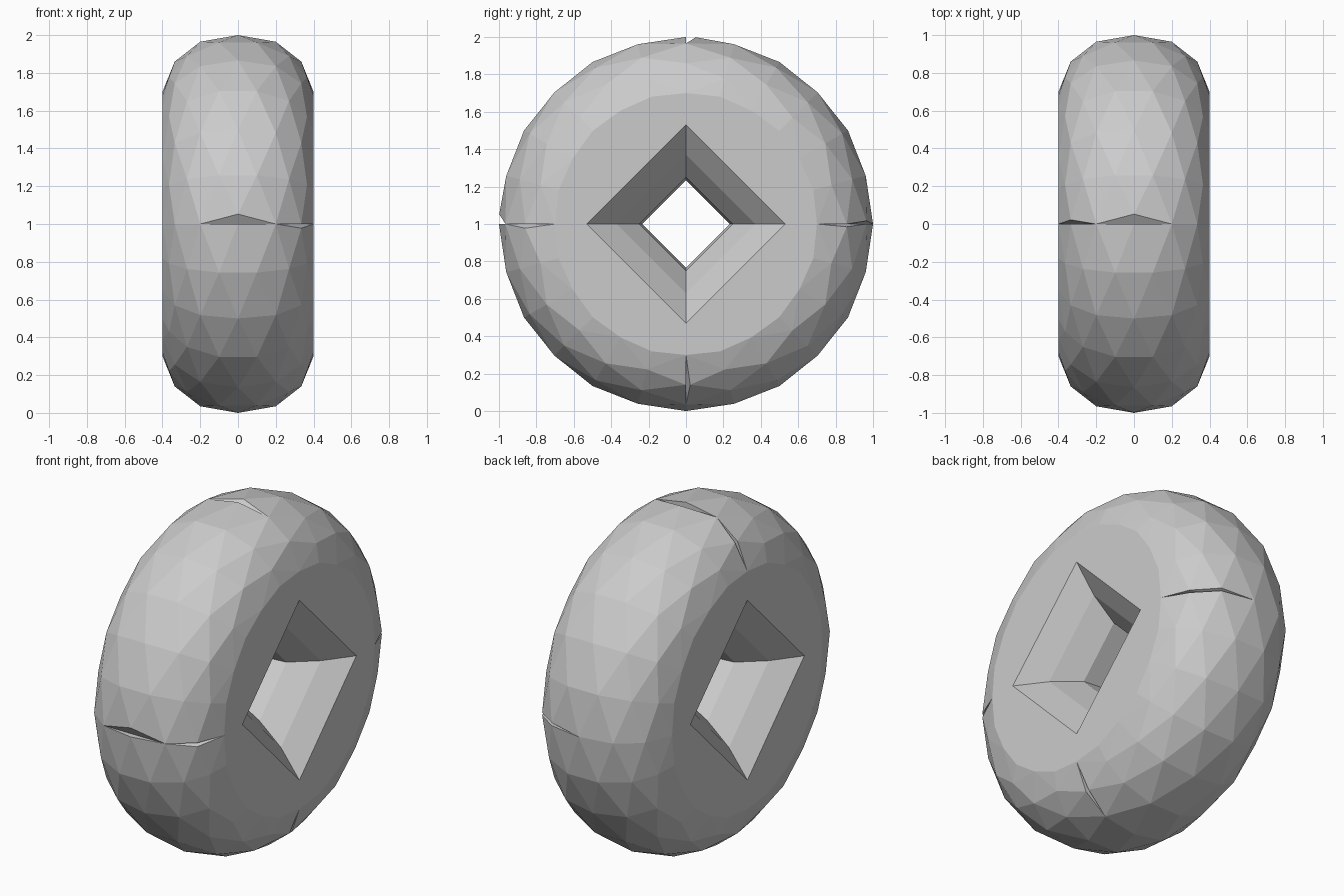
import bpy, bmesh
from math import sin, cos, radians

if "Cube" in bpy.data.objects:
    bpy.data.objects.remove(bpy.data.objects["Cube"])

# Cross-section half profiles as (x, radius)
INNER = [(0.0, 0.235), (0.14, 0.25), (0.28, 0.37), (0.40, 0.53)]
OUTER_A = [(0.0, 1.0), (0.20, 0.965), (0.335, 0.86), (0.40, 0.70)]
OUTER_B = [(0.10, 0.995), (0.27, 0.92), (0.365, 0.805), (0.40, 0.705)]

# Small gaps at the seams: (quadrant, end ring, x) -> degrees pulled back
NOTCHES = {
    (0, 6, 0.0): 3.0, (0, 6, -0.335): 1.5, (0, 0, 0.20): 1.0,
    (1, 6, 0.0): 3.0, (2, 0, 0.335): 1.5,
    (3, 0, 0.335): 1.5, (3, 6, 0.335): 1.0,
}


def both_sides(half):
    return sorted({(s * x, r) for x, r in half for s in (-1, 1)})


def quarter(q):
    """Convex quarter of the ring, closed at both seams."""
    bm = bmesh.new()
    for ring in range(7):
        pts = both_sides(OUTER_B if ring % 2 else OUTER_A)
        if ring in (0, 6):
            pts += both_sides(INNER)
        for x, r in pts:
            angle = q * 90 + ring * 15
            if r > 0.6:
                pull = NOTCHES.get((q, ring, x), 0.0)
                angle += pull if ring == 0 else -pull
            a = radians(angle)
            bm.verts.new((x, r * cos(a), 1 + r * sin(a)))
    out = bmesh.ops.convex_hull(bm, input=bm.verts[:])
    spare = {e for e in out["geom_interior"] + out["geom_unused"]
             if isinstance(e, bmesh.types.BMVert)}
    bmesh.ops.delete(bm, geom=list(spare), context='VERTS')
    bmesh.ops.recalc_face_normals(bm, faces=bm.faces[:])
    mesh = bpy.data.meshes.new(f"ring_quarter_{q + 1}")
    bm.to_mesh(mesh)
    bm.free()
    bpy.context.collection.objects.link(bpy.data.objects.new(mesh.name, mesh))


# Four convex quarters make the ring with its diamond-shaped hole
for q in range(4):
    quarter(q)
